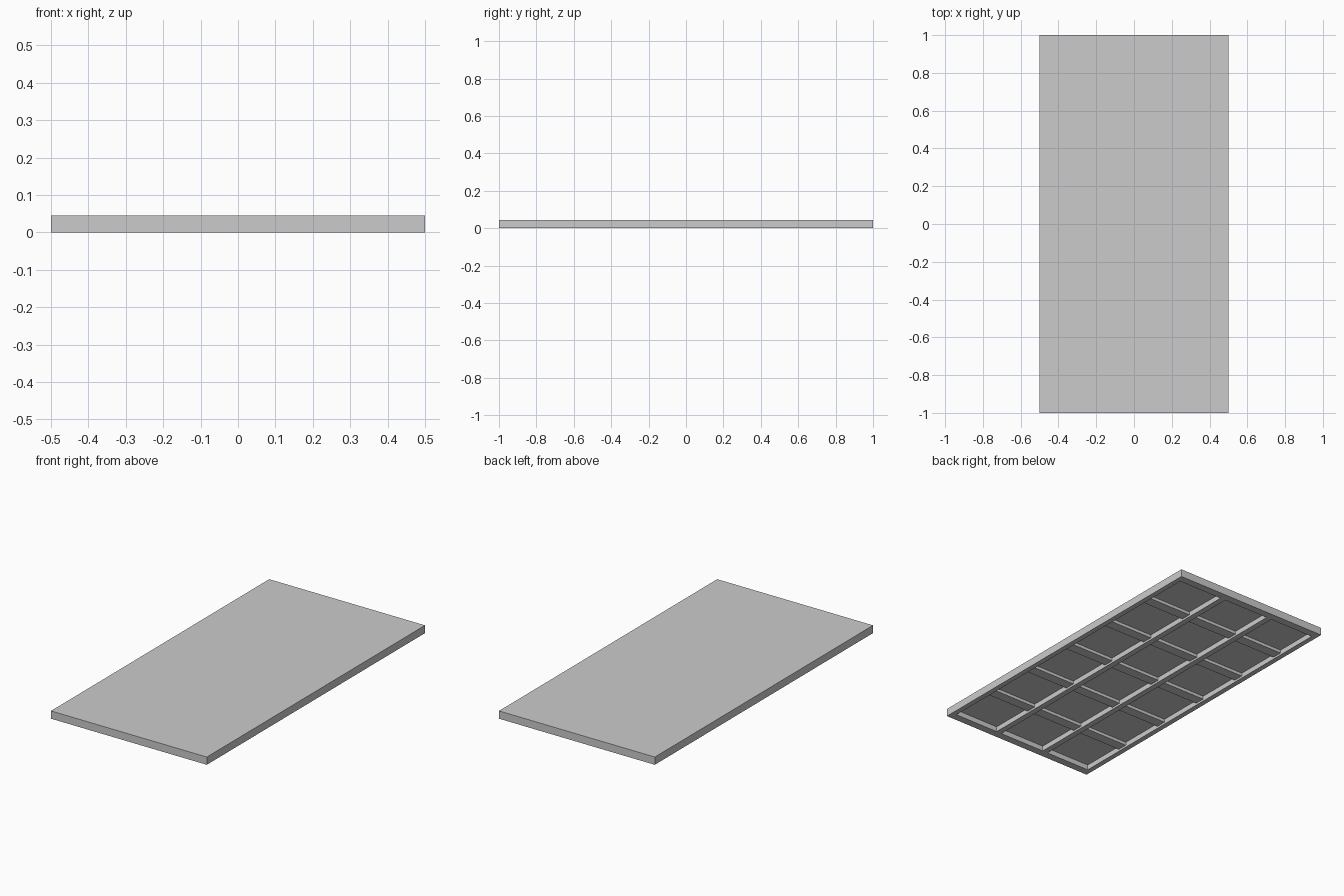
import bpy

if "Cube" in bpy.data.objects:
    bpy.data.objects.remove(bpy.data.objects["Cube"])

H = 0.045      # total height
SKIN = 0.015   # top plate thickness


def box(name, x0, x1, y0, y1, z0, z1):
    bpy.ops.mesh.primitive_cube_add(size=1, location=((x0 + x1) / 2, (y0 + y1) / 2, (z0 + z1) / 2))
    ob = bpy.context.object
    ob.name = name
    ob.scale = (x1 - x0, y1 - y0, z1 - z0)
    bpy.ops.object.transform_apply(location=False, rotation=False, scale=True)
    return ob


# Top plate
box("top_plate", -0.5, 0.5, -1, 1, H - SKIN, H)

# Outer rim under the plate
RX, RY = 0.03, 0.045
for s, side in ((-1, "left"), (1, "right")):
    a, b = sorted((s * 0.5, s * (0.5 - RX)))
    box(side + "_rim", a, b, -1, 1, 0, H - SKIN)
for s, side in ((-1, "front"), (1, "back")):
    a, b = sorted((s * 1.0, s * (1 - RY)))
    box(side + "_rim", -0.5 + RX, 0.5 - RX, a, b, 0, H - SKIN)

# Two lengthwise beams
for x in (-0.165, 0.165):
    box("long_beam", x - 0.017, x + 0.017, -1 + RY, 1 - RY, 0, H - SKIN)

# Five rows of cross ribs, set between the beams
cols = ((-0.47, -0.182), (-0.148, 0.148), (0.182, 0.47))
for y in (-0.66, -0.33, 0, 0.33, 0.66):
    for x0, x1 in cols:
        box("cross_rib", x0, x1, y - 0.03, y + 0.03, 0.012, H - SKIN)
